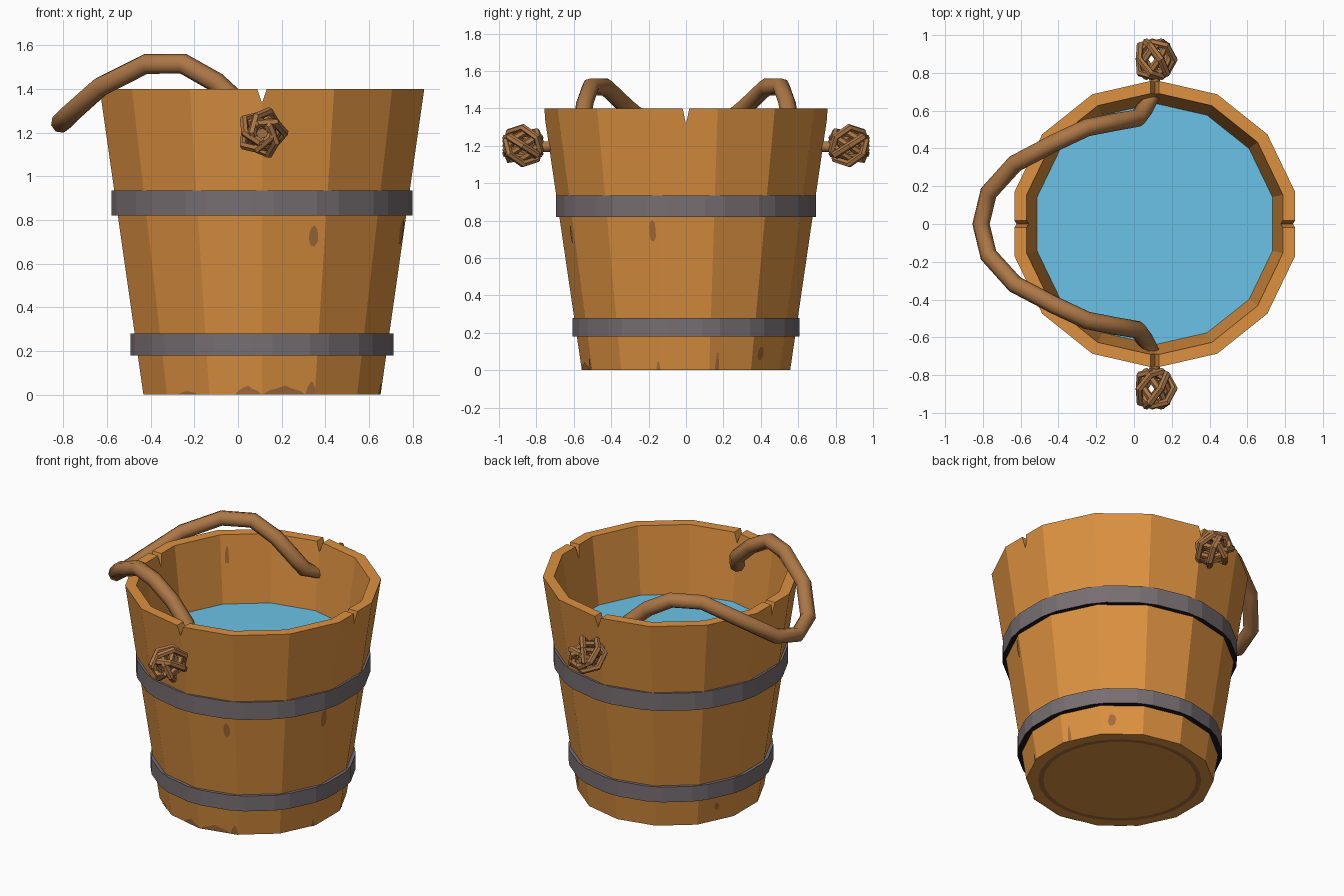
import bpy, bmesh, math, random
from mathutils import Vector, Matrix

if "Cube" in bpy.data.objects:
    bpy.data.objects.remove(bpy.data.objects["Cube"])

random.seed(4)
CX, N = 0.11, 14                 # bucket axis and number of staves
HALF = math.pi / N
H = 1.40

def material(name, rgb):
    m = bpy.data.materials.new(name)
    lin = [((c / 255 + 0.055) / 1.055) ** 2.4 for c in rgb]
    m.diffuse_color = (*lin, 1)
    m.use_nodes = True
    m.node_tree.nodes["Principled BSDF"].inputs["Base Color"].default_value = m.diffuse_color
    return m

WOOD = material("wood", (220, 145, 64))
STAIN = material("stained_wood", (165, 109, 60))
IRON = material("iron", (119, 110, 114))
DARK = material("dark_iron", (28, 25, 25))
ROPE = material("rope", (172, 119, 70))
WATER = material("water", (106, 194, 230))

def make(name, bm, *mats):
    bmesh.ops.recalc_face_normals(bm, faces=bm.faces)
    me = bpy.data.meshes.new(name)
    bm.to_mesh(me)
    bm.free()
    ob = bpy.data.objects.new(name, me)
    bpy.context.collection.objects.link(ob)
    for m in mats:
        me.materials.append(m)
    return ob

def loft(bm, rings, close=False):
    """Bridge rings of (angle, radius, z) points around the bucket axis."""
    vs = [[bm.verts.new((CX + r * math.cos(a), r * math.sin(a), z)) for a, r, z in ring] for ring in rings]
    pairs = list(zip(vs, vs[1:])) + ([(vs[-1], vs[0])] if close else [])
    for p, q in pairs:
        for i in range(len(p)):
            j = (i + 1) % len(p)
            bm.faces.new((p[i], p[j], q[j], q[i]))
    return vs

def stave_ring(apothem, z):
    return [((2 * i + 1) * HALF, apothem / math.cos(HALF), z) for i in range(N)]

def wall(z):
    return 0.543 + 0.20 * z / H

def inner_wall(z):
    return 0.678 - 0.105 * (H - z)

# Bucket body: outer wall, rim, inner wall and floor
bm = bmesh.new()
vs = loft(bm, [stave_ring(wall(0), 0), stave_ring(wall(H), H),
               stave_ring(inner_wall(H), H), stave_ring(inner_wall(0.08) - 0.03, 0.08)])
bm.faces.new(vs[0])
bm.faces.new(vs[-1])
bucket = make("bucket", bm, WOOD)

# V-shaped notches cut across the rim in both directions
for name, turn, w, depth in (("notch_cutter_x", 0, 0.018, 0.085), ("notch_cutter_y", math.pi / 2, 0.022, 0.065)):
    bm = bmesh.new()
    ends = [[bm.verts.new((x, y, z)) for y, z in ((0, H - depth), (1.5 * w, H + depth / 2), (-1.5 * w, H + depth / 2))]
            for x in (-1, 1)]
    for i in range(3):
        j = (i + 1) % 3
        bm.faces.new((ends[0][i], ends[0][j], ends[1][j], ends[1][i]))
    for e in ends:
        bm.faces.new(e)
    bmesh.ops.transform(bm, matrix=Matrix.Translation((CX, 0, 0)) @ Matrix.Rotation(turn, 4, 'Z'), verts=bm.verts)
    cutter = make(name, bm, WOOD)
    cutter.hide_render = True
    cutter.hide_set(True)
    mod = bucket.modifiers.new(name, 'BOOLEAN')
    mod.operation, mod.solver, mod.object = 'DIFFERENCE', 'EXACT', cutter
bpy.context.view_layer.objects.active = bucket
bucket.select_set(True)
for mod in list(bucket.modifiers):
    bpy.ops.object.modifier_apply(modifier=mod.name)
for ob in [o for o in bpy.data.objects if o.name.startswith("notch_cutter")]:
    bpy.data.objects.remove(ob)

# Water surface, a rounder disc that just meets the staves
bm = bmesh.new()
bm.faces.new([bm.verts.new((CX + 0.648 * math.cos(2 * math.pi * i / 28), 0.648 * math.sin(2 * math.pi * i / 28), 0.97))
              for i in range(28)])
make("water", bm, WATER)

# Iron bands: upright rings with bevelled corners and dark undersides
for name, apothem, z0, z1 in (("upper_band", 0.69, 0.82, 0.935), ("lower_band", 0.603, 0.18, 0.28)):
    b = math.radians(4.5)
    r = apothem / math.cos(HALF - b)
    ang = [(2 * i + 1) * HALF + s * b for i in range(N) for s in (-1, 1)]
    bm = bmesh.new()
    loft(bm, [[(a, rr, z) for a in ang] for rr, z in ((r, z0), (r, z1), (r - 0.05, z1), (r - 0.05, z0))], close=True)
    band = make(name, bm, IRON, DARK)
    for p in band.data.polygons:
        p.material_index = 1 if p.normal.z < -0.5 else 0

# Stains: thin plates lying on a stave. k = stave number, u = sideways offset
def stain(bm, k, u, z, w, h, inner=False, foot=False):
    a = k * 2 * HALF
    pts = []
    n = 9
    for i in range(n):
        t = 2 * math.pi * i / n
        f = random.uniform(0.8, 1.1)
        pts.append((u + w / 2 * f * math.cos(t), z + h / 2 * f * math.sin(t)))
    if foot:                      # patches rising from the bottom edge
        pts = [(u - w / 2, 0.0), (u + w / 2, 0.0)] + [
            (u + w / 2 - w * i / 6, h * (0.2 + 0.8 * (1 - abs(i - 3) / 3) * random.uniform(0.7, 1))) for i in range(1, 6)]
    verts = []
    for s, zz in pts:
        d = inner_wall(zz) - 0.004 if inner else wall(zz) + 0.003
        verts.append(bm.verts.new((CX + d * math.cos(a) - s * math.sin(a), d * math.sin(a) + s * math.cos(a), zz)))
    bm.faces.new(verts)

bm = bmesh.new()
for k, u, z, w, h in ((-3, 0.094, 0.73, 0.05, 0.10), (-1, 0.115, 0.75, 0.045, 0.12),
                      (6, 0.0, 0.10, 0.03, 0.06), (2, -0.06, 0.09, 0.05, 0.08)):
    stain(bm, k, u, z, w, h)
for k, u, w, h in ((-3, 0.105, 0.05, 0.08), (-3, -0.02, 0.21, 0.045), (-4, 0.06, 0.13, 0.045),
                   (-5, 0.0, 0.12, 0.02), (-1, 0.10, 0.025, 0.06), (1, -0.08, 0.025, 0.12)):
    stain(bm, k, u, 0, w, h, foot=True)
for k, u in ((5, 0.115), (-4, 0.115)):
    stain(bm, k, u, 1.20, 0.03, 0.32, inner=True)
make("stains", bm, STAIN)

# Worn ring under the base
bm = bmesh.new()
loft(bm, [[(2 * math.pi * i / 28, r, -0.0005) for i in range(28)] for r in (0.455, 0.485)])
make("base_ring", bm, STAIN)

# Ropes
def rope(name, pts, radius, cyclic=False, res=2):
    cu = bpy.data.curves.new(name, 'CURVE')
    cu.dimensions = '3D'
    cu.bevel_depth, cu.bevel_resolution, cu.use_fill_caps = radius, res, True
    sp = cu.splines.new('POLY')
    sp.points.add(len(pts) - 1)
    for p, co in zip(sp.points, pts):
        p.co = (*co, 1)
    sp.use_cyclic_u = cyclic
    ob = bpy.data.objects.new(name, cu)
    bpy.context.collection.objects.link(ob)
    cu.materials.append(ROPE)
    bpy.ops.object.select_all(action='DESELECT')
    ob.select_set(True)
    bpy.context.view_layer.objects.active = ob
    bpy.ops.object.convert(target='MESH')
    return ob

# Handle: half the path, mirrored front to back
half = [(0.11, 0.80, 1.19), (0.105, 0.68, 1.20), (0.055, 0.61, 1.24), (0.02, 0.56, 1.32), (-0.10, 0.54, 1.43),
        (-0.25, 0.51, 1.515), (-0.42, 0.43, 1.515), (-0.63, 0.32, 1.41), (-0.77, 0.165, 1.285), (-0.81, 0.0, 1.245)]
handle = rope("rope_handle", half + [(x, -y, z) for x, y, z in half[-2::-1]], 0.047)
# thin the rope where it passes through the wall
for v in handle.data.vertices:
    if abs(v.co.y) > 0.66:
        v.co.x = 0.11 + (v.co.x - 0.11) * 0.6
        v.co.z = 1.195 + (v.co.z - 1.195) * 0.6

# Knots: one strand wound as a few precessing loops
for name, side in (("front_knot", -1), ("back_knot", 1)):
    pts = []
    for i in range(40):
        t = 2 * math.pi * i / 40
        r = 0.086 + 0.016 * math.cos(5 * t)
        p = Vector((math.cos(5 * t), math.sin(5 * t), 0)) * r
        p.rotate(Matrix.Rotation(math.radians(58), 3, 'X'))
        p.rotate(Matrix.Rotation(t, 3, 'Z'))
        pts.append((CX + p.x, side * (0.872 + p.z * 1.25), 1.20 + p.y))
    knot = rope(name, pts, 0.02, cyclic=True, res=1)
    for p in knot.data.polygons:
        p.use_smooth = False
    for v in knot.data.vertices:
        v.co.y = max(-1, min(1, v.co.y))
